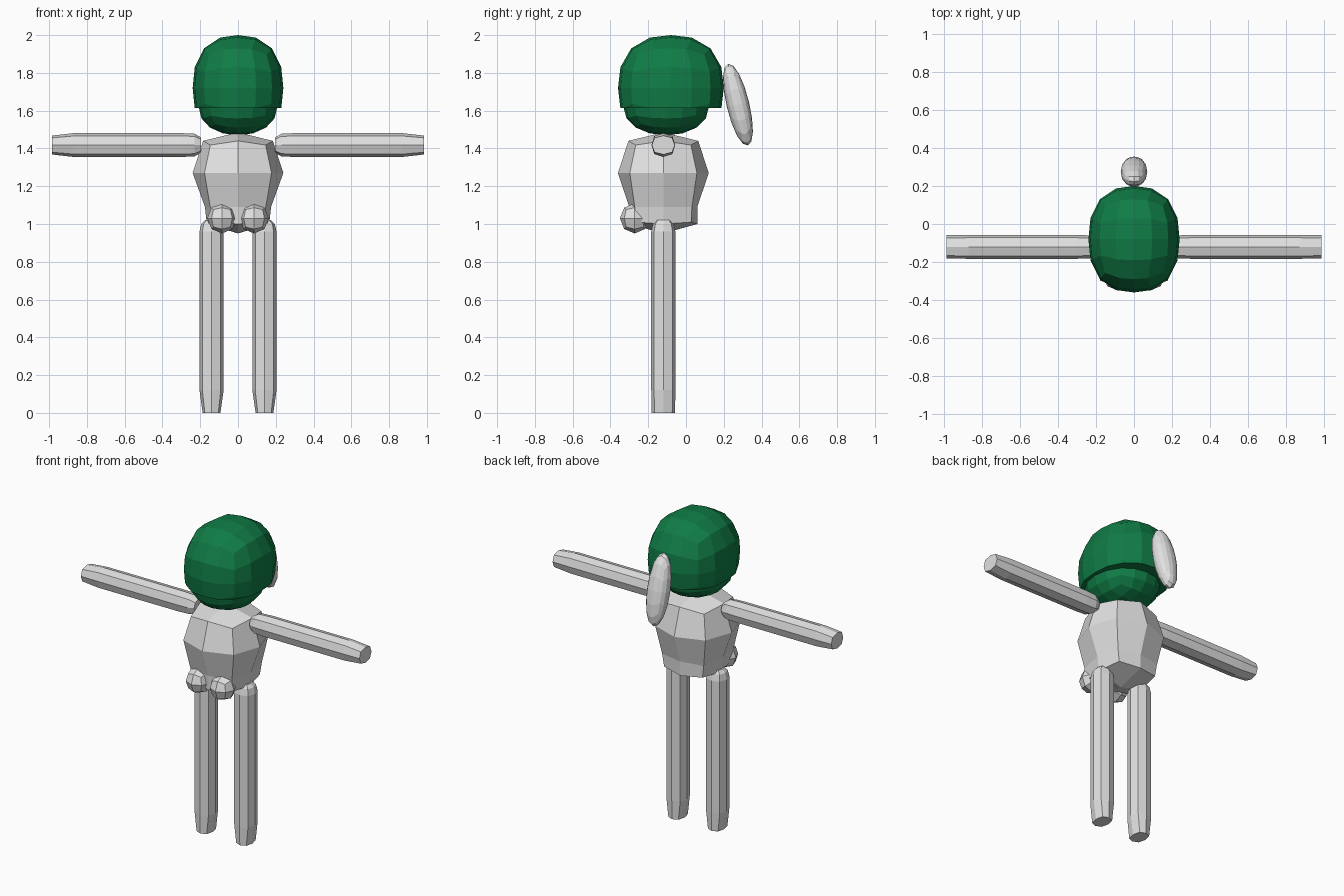
import bpy, bmesh, math
from mathutils import Matrix, Vector

if "Cube" in bpy.data.objects:
    bpy.data.objects.remove(bpy.data.objects["Cube"])


def material(name, rgb):
    m = bpy.data.materials.new(name)
    m.diffuse_color = (*rgb, 1)
    m.use_nodes = True
    m.node_tree.nodes["Principled BSDF"].inputs["Base Color"].default_value = m.diffuse_color
    return m


GREY = material("pale_grey", (0.75, 0.75, 0.75))
GREEN = material("deep_green", (0.005, 0.2, 0.06))


def finish(name, bm, mat):
    bmesh.ops.recalc_face_normals(bm, faces=bm.faces)
    mesh = bpy.data.meshes.new(name)
    bm.to_mesh(mesh)
    bm.free()
    mesh.materials.append(mat)
    obj = bpy.data.objects.new(name, mesh)
    bpy.context.collection.objects.link(obj)
    return obj


def blob(name, loc, half, parts, mat, power=2.0, tilt=0.0, floor=None):
    """Rounded box made from a cube with parts x parts faces per side."""
    bm = bmesh.new()
    bmesh.ops.create_cube(bm, size=2)
    bmesh.ops.subdivide_edges(bm, edges=bm.edges, cuts=parts - 1, use_grid_fill=True)
    for v in bm.verts:
        c = Vector([math.tan(k * math.pi / 4) for k in v.co])
        c /= sum(abs(k) ** power for k in c) ** (1 / power)
        v.co = Vector([a * b for a, b in zip(c, half)])
    bm.transform(Matrix.Translation(loc) @ Matrix.Rotation(tilt, 4, 'X'))
    if floor is not None:
        geom = bm.verts[:] + bm.edges[:] + bm.faces[:]
        bmesh.ops.bisect_plane(bm, geom=geom, plane_co=(0, 0, floor),
                               plane_no=(0, 0, 1), clear_inner=True)
        rim = [e for e in bm.edges if e.is_boundary]
        bmesh.ops.contextual_create(bm, geom=rim)
    return finish(name, bm, mat)


def loft(name, rings, mat, bottom=None, top=None):
    """Skin eight-sided rings; each end is a flat cap or a fan to a point."""
    bm = bmesh.new()
    loops = [[bm.verts.new(p) for p in r] for r in rings]
    for lo, hi in zip(loops, loops[1:]):
        for i in range(8):
            j = (i + 1) % 8
            bm.faces.new((lo[i], lo[j], hi[j], hi[i]))
    for loop, tip in ((loops[0], bottom), (loops[-1], top)):
        if tip is None:
            bm.faces.new(loop)
        else:
            v = bm.verts.new(tip)
            # quads from the tip, each spanning one corner
            for i in range(0, 8, 2):
                bm.faces.new((v, loop[i], loop[i + 1], loop[(i + 2) % 8]))
    return finish(name, bm, mat)


def octagon(a, b, k=0.76):
    return [(a, 0), (a * k, b * k), (0, b), (-a * k, b * k),
            (-a, 0), (-a * k, -b * k), (0, -b), (a * k, -b * k)]


CY = -0.12  # body centre line in y

# Torso: barrel shape (height of mids, height of corners, half width, half depth, corner factor)
levels = [(1.0, 1.01, 0.165, 0.18, 0.82), (1.09, 1.09, 0.175, 0.18, 0.84),
          (1.27, 1.27, 0.24, 0.24, 0.74), (1.44, 1.418, 0.185, 0.185, 0.79)]
torso = [[(x, y + CY, zc if i % 2 else zm) for i, (x, y) in enumerate(octagon(a, b, k))]
         for zm, zc, a, b, k in levels]
loft("torso", torso, GREY, bottom=(0, CY, 0.95), top=(0, CY, 1.485))

# Arms, legs and the two front balls, left and right
leg = [(0, 0.047, 0.062), (0.12, 0.064, 0.064), (0.96, 0.064, 0.064),
       (1.0, 0.055, 0.055), (1.02, 0.035, 0.04)]
arm = [(0.195, 0.04, 0.045), (0.23, 0.06, 0.06), (0.3, 0.063, 0.063),
       (0.87, 0.063, 0.063), (0.985, 0.05, 0.061)]
for side, s in (("left", -1), ("right", 1)):
    loft(side + "_leg", [[(s * 0.14 + x, CY + y, z) for x, y in octagon(a, b)]
                         for z, a, b in leg], GREY)
    loft(side + "_arm", [[(s * t, CY + y, 1.418 + z) for z, y in octagon(a, b)]
                         for t, a, b in arm], GREY)
    blob(side + "_front_ball", (s * 0.085, -0.272, 1.03), (0.078, 0.078, 0.08), 2, GREY)

# Head: domed cap over a smaller jaw
blob("cap", (0, -0.08, 1.72), (0.24, 0.28, 0.28), 4, GREEN, power=2.4, floor=1.615)
blob("jaw", (0, -0.105, 1.615), (0.207, 0.225, 0.145), 4, GREEN, power=2.1)

# Long drooping lobe on the back of the head
blob("back_lobe", (0, 0.275, 1.632), (0.07, 0.06, 0.222), 4, GREY,
     power=2.1, tilt=math.radians(13.5))
